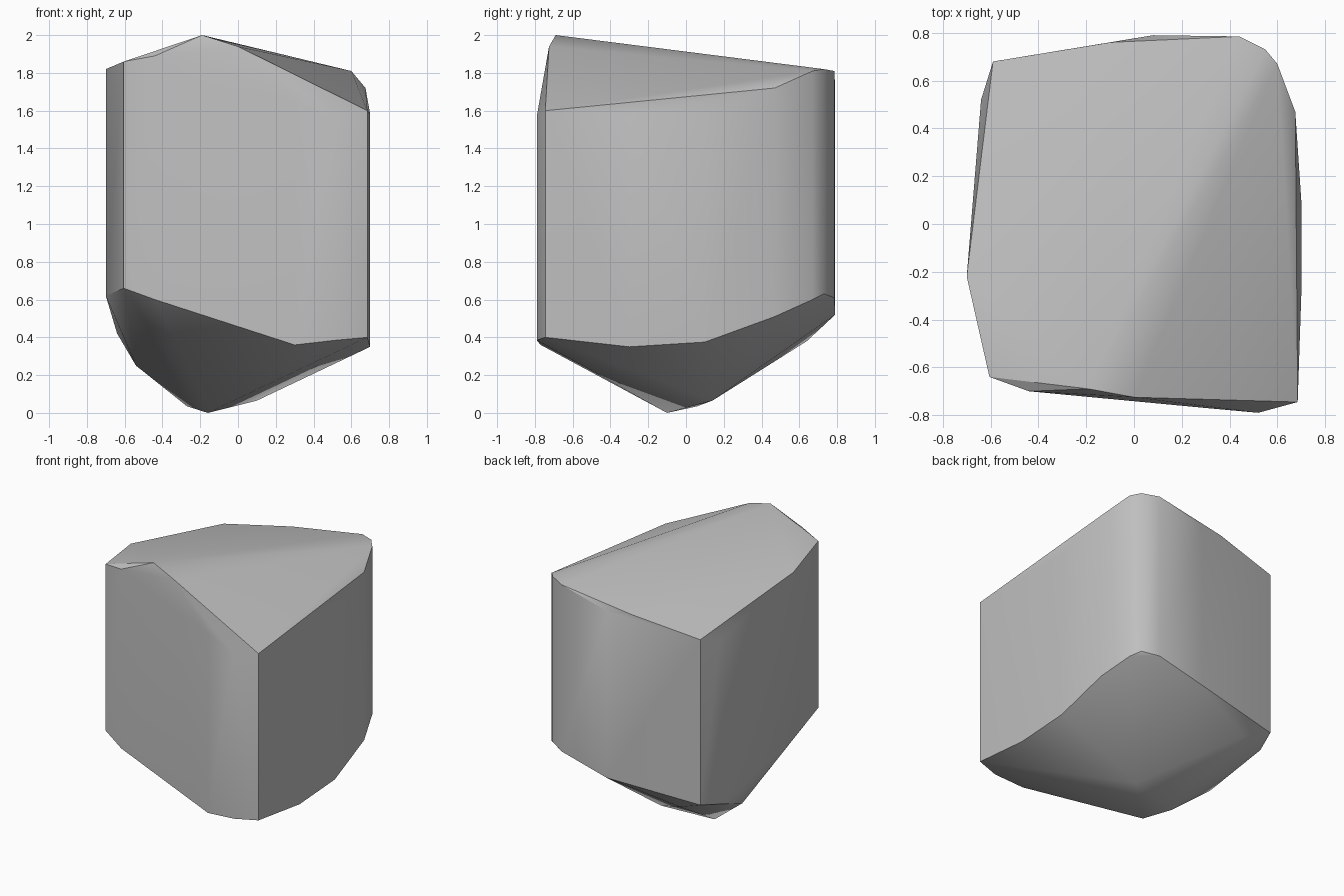
import bpy
import bmesh
import math

default_cube = bpy.data.objects.get("Cube")
if default_cube:
    bpy.data.objects.remove(default_cube, do_unlink=True)


def make_material(name, colour):
    material = bpy.data.materials.new(name)
    material.use_nodes = True
    material.diffuse_color = colour
    shader = material.node_tree.nodes["Principled BSDF"]
    shader.inputs["Base Color"].default_value = colour
    shader.inputs["Roughness"].default_value = 0.9
    return material


def make_hull(name, points, material):
    """Wrap the corner points in a convex shell, as for a chipped boulder."""
    shell = bmesh.new()
    for point in points:
        shell.verts.new(point)
    result = bmesh.ops.convex_hull(shell, input=shell.verts)
    loose = set(result["geom_interior"]) | set(result["geom_unused"])
    spare = [item for item in loose if isinstance(item, bmesh.types.BMVert)]
    bmesh.ops.delete(shell, geom=spare, context="VERTS")
    bmesh.ops.recalc_face_normals(shell, faces=shell.faces)
    mesh = bpy.data.meshes.new(name)
    shell.to_mesh(mesh)
    shell.free()
    mesh.materials.append(material)
    rock = bpy.data.objects.new(name, mesh)
    bpy.context.collection.objects.link(rock)
    return rock


# Upright sides of the rock: x, y, lower end, upper end
columns = [
    (-.7, -.22, .62, 1.82), (-.64, .52, .42, 1.6), (-.59, .68, .46, 1.65),
    (.08, .79, .52, 1.72), (.44, .785, .61, 1.81), (.55, .73, .63, 1.82),
    (.6, .67, .6, 1.81), (.675, .47, .51, 1.72), (.7, .1, .375, 1.58),
    (.7, -.3, .35, 1.58), (.685, -.745, .4, 1.6), (.52, -.79, .385, 1.57),
    (.3, -.77, .36, 1.65), (-.44, -.7, .6, 1.89), (-.605, -.64, .66, 1.86),
]

# Slanted crown ridge and the chipped underside
crown = [(-.19, -.69, 2), (0, -.725, 1.94), (-.1, .76, 1.73)]
underside = [
    (-.16, -.1, 0), (-.27, .06, .035), (.1, .14, .065),
    (-.54, .13, .25), (-.4, .64, .38),
]

corners = crown + underside
for x, y, low, high in columns:
    corners += [(x, y, low), (x, y, high)]

stone = make_material("grey_stone", (.52, .52, .52, 1))
boulder = make_hull("boulder", corners, stone)

# Soft shading across shallow facets, crisp along the main ridges
bpy.ops.object.select_all(action="DESELECT")
boulder.select_set(True)
bpy.context.view_layer.objects.active = boulder
bpy.ops.object.shade_smooth_by_angle(angle=math.radians(30))
